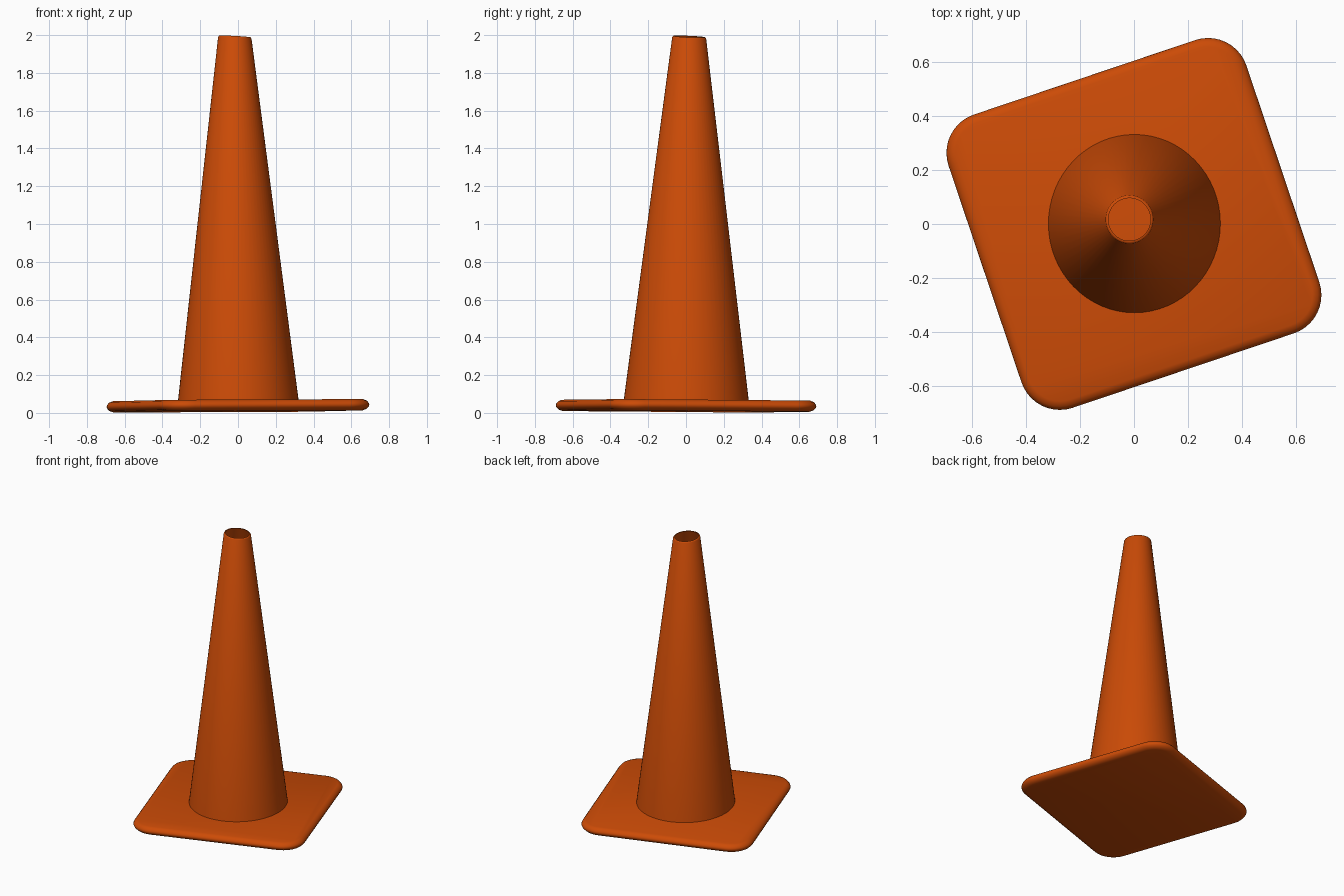
import bpy, bmesh, math
from mathutils import Matrix

if "Cube" in bpy.data.objects:
    bpy.data.objects.remove(bpy.data.objects["Cube"])

TURN = math.radians(18.6)
SEG = 64

orange = bpy.data.materials.new("cone orange")
orange.diffuse_color = (0.6, 0.07, 0.002, 1)
orange.use_nodes = True
orange.node_tree.nodes["Principled BSDF"].inputs["Base Color"].default_value = orange.diffuse_color


def lean(sx, sy, ox=0.0, oy=0.0):
    """Small tilt: the axis moves by sx, sy per unit of height."""
    return Matrix(((1, 0, sx, ox), (0, 1, sy, oy), (-sx, -sy, 1, 0), (0, 0, 0, 1)))


def loft(name, rings, cap, angle, matrix):
    """Bridge equal-length rings of points, bottom to top; optionally cap the ends."""
    bm = bmesh.new()
    loops = [[bm.verts.new(p) for p in ring] for ring in rings]
    n = len(loops[0])
    for a, b in zip(loops, loops[1:]):
        for i in range(n):
            j = (i + 1) % n
            bm.faces.new((a[i], a[j], b[j], b[i]))
    if cap:
        bm.faces.new(loops[0][::-1])
        bm.faces.new(loops[-1])
    bm.transform(matrix)
    mesh = bpy.data.meshes.new(name)
    bm.to_mesh(mesh)
    bm.free()
    mesh.materials.append(orange)
    obj = bpy.data.objects.new(name, mesh)
    bpy.context.collection.objects.link(obj)
    bpy.context.view_layer.objects.active = obj
    obj.select_set(True)
    bpy.ops.object.shade_smooth_by_angle(angle=math.radians(angle))
    obj.select_set(False)


def rounded_rect(inset, z, hx=0.583, hy=0.574, radius=0.15, steps=10):
    pts = []
    r = radius - inset
    turn = Matrix.Rotation(TURN, 2)
    for k, (sx, sy) in enumerate(((1, 1), (-1, 1), (-1, -1), (1, -1))):
        for i in range(steps + 1):
            a = math.pi / 2 * (k + i / steps)
            x = sx * (hx - radius) + r * math.cos(a)
            y = sy * (hy - radius) + r * math.sin(a)
            pts.append((turn[0][0] * x + turn[0][1] * y,
                        turn[1][0] * x + turn[1][1] * y, z))
    return pts


def ellipse(rx, ry, z, slope=0.0):
    ring = []
    for i in range(SEG):
        a = 2 * math.pi * i / SEG
        x, y = rx * math.cos(a), ry * math.sin(a)
        ring.append((x, y, z - slope * (x + 0.6 * y)))
    return ring


# Square foot plate with rounded corners and soft edges
plate = [(0.036, 0.008), (0.016, 0.015), (0.004, 0.027), (0.0, 0.037),
         (0.003, 0.047), (0.013, 0.059), (0.032, 0.067)]
loft("base_plate", [rounded_rect(d, z) for d, z in plate], True, 50,
     lean(-0.006, 0.006))

# Thin tapered body, open at the top, with a small lip turned inwards
loft("cone_body", [ellipse(0.326, 0.338, 0.0095), ellipse(0.0885, 0.09, 1.985, 0.06),
                   ellipse(0.084, 0.085, 1.992, 0.06), ellipse(0.078, 0.079, 1.992, 0.06)],
     False, 60, lean(-0.0095, 0.008, 0.002, 0.001))
